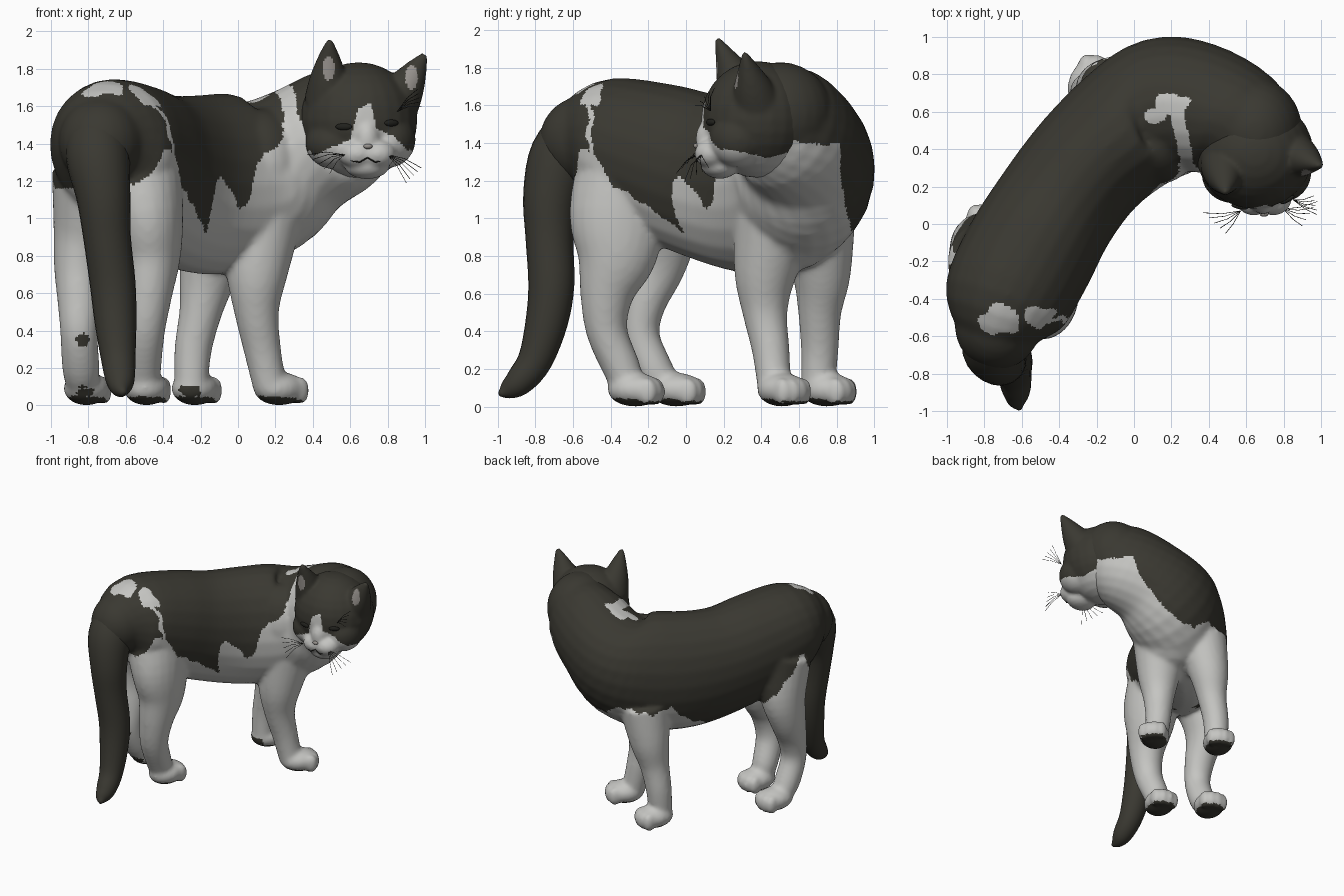
import bpy, bmesh, math
from mathutils import Vector, Matrix

if "Cube" in bpy.data.objects:
    bpy.data.objects.remove(bpy.data.objects["Cube"], do_unlink=True)


def material(name, rgb):
    m = bpy.data.materials.new(name)
    m.use_nodes = True
    m.diffuse_color = (*rgb, 1)
    bsdf = next(n for n in m.node_tree.nodes if n.type == 'BSDF_PRINCIPLED')
    bsdf.inputs["Base Color"].default_value = (*rgb, 1)
    bsdf.inputs["Roughness"].default_value = 0.9
    return m


DARK = material("charcoal fur", (0.042, 0.04, 0.031))
WHITE = material("white fur", (0.56, 0.56, 0.54))
SKIN = material("grey skin", (0.3, 0.28, 0.26))
BLACK = material("black", (0.015, 0.015, 0.012))
COATS = [DARK, WHITE, SKIN]


def interp(table, v):
    if v <= table[0][0]:
        return table[0][1]
    for (a, p), (b, q) in zip(table, table[1:]):
        if v <= b:
            return p + (q - p) * (v - a) / (b - a)
    return table[-1][1]


def smooth_rows(rows, sub=4):
    """Catmull-Rom through rows of x, y, z, half width, half height."""
    rows = [Vector(r if len(r) == 5 else (*r, r[3])) for r in rows]
    pts = [rows[0]] + rows + [rows[-1]]
    out = []
    for a, b, c, d in zip(pts, pts[1:], pts[2:], pts[3:]):
        for i in range(sub):
            t = i / sub
            out.append(0.5 * (2 * b + (c - a) * t + (2 * a - 5 * b + 4 * c - d) * t ** 2
                              + (3 * b - a - 3 * c + d) * t ** 3))
    return out + [rows[-1]]


def tube(bm, rows, ref, sides=24):
    rows = smooth_rows(rows)
    rings = []
    for i, r in enumerate(rows):
        ahead, behind = rows[min(i + 1, len(rows) - 1)], rows[max(i - 1, 0)]
        t = (Vector(ahead[:3]) - Vector(behind[:3])).normalized()
        side = t.cross(Vector(ref)).normalized()
        up = side.cross(t)
        rings.append([bm.verts.new(Vector(r[:3]) + side * r[3] * math.cos(a) + up * r[4] * math.sin(a))
                      for a in (2 * math.pi * k / sides for k in range(sides))])
    for p, q in zip(rings, rings[1:]):
        for k in range(sides):
            n = (k + 1) % sides
            bm.faces.new((p[k], p[n], q[n], q[k]))
    bm.faces.new(rings[0][::-1])
    bm.faces.new(rings[-1])


def ball(bm, centre, radii, turn=0):
    mat = Matrix.Translation(centre) @ Matrix.Rotation(turn, 4, 'Z') @ Matrix.Diagonal((*radii, 1))
    bmesh.ops.create_uvsphere(bm, u_segments=24, v_segments=14, radius=1, matrix=mat)


def make(name, bm, mats):
    bmesh.ops.recalc_face_normals(bm, faces=bm.faces)
    me = bpy.data.meshes.new(name)
    bm.to_mesh(me)
    bm.free()
    ob = bpy.data.objects.new(name, me)
    bpy.context.collection.objects.link(ob)
    for m in mats:
        me.materials.append(m)
    me.shade_smooth()
    return ob


def fuse(name, bm, voxel, rule):
    """Blend overlapping parts into one skin, then colour its faces by rule."""
    ob = make(name, bm, [])
    rm = ob.modifiers.new("skin", 'REMESH')
    rm.mode = 'VOXEL'
    rm.voxel_size = voxel
    sm = ob.modifiers.new("soften", 'SMOOTH')
    sm.factor, sm.iterations = 0.5, 9
    bpy.context.view_layer.update()
    me = bpy.data.meshes.new_from_object(ob.evaluated_get(bpy.context.evaluated_depsgraph_get()))
    ob.modifiers.clear()
    ob.data = me
    me.materials.clear()
    for m in COATS:
        me.materials.append(m)
    for p in me.polygons:
        p.material_index = rule(p.center, p.normal)
    me.shade_smooth()


# Coat pattern of the trunk and legs
MIDLINE = [(-1, -0.95), (-0.68, -0.45), (-0.22, 0.3), (0, 0.52), (0.2, 0.63), (0.4, 0.82)]
INNER = [(-1, 1.15), (-0.6, 1.18), (-0.47, 1.22), (-0.4, 1.36), (-0.34, 1.36), (-0.3, 1.17), (-0.24, 1.07),
         (-0.17, 0.92), (-0.11, 1.22), (-0.05, 1.18), (0, 1.06), (0.06, 1.08), (0.1, 1.3), (0.22, 1.4)]
OUTER = [(-1.25, 1.15), (-1.17, 1.32), (-0.98, 1.15), (-0.75, 0.95), (-0.5, 0.82), (-0.1, 0.79),
         (0.15, 0.88), (0.35, 1.02), (0.5, 0.98), (0.9, 1.02), (1.1, 0.93)]
BIB = [(0.72, 1.42), (0.8, 1.38), (0.84, 1.1), (0.88, 0.93)]
PATCHES = [(0.2, 0.64, 0.1, 0.06), (0.12, 0.58, 0.06, 0.04), (-0.71, -0.51, 0.11, 0.08), (-0.5, -0.5, 0.09, 0.06)]


def body_coat(c, n):
    x, y, z = c
    # Paw pads and heels
    if z < 0.05 and n.z < -0.65:
        return 0
    if 0.03 < z < 0.11 and n.y < -0.75 and (x < -0.77 or -0.35 < x < -0.2):
        return 0
    if math.hypot(x + 0.83, z - 0.35) < 0.035 and n.y < 0:
        return 0
    # Collar stripe, rump streak and patches
    if z > 1.4 and y < 0.65 and abs(x - 0.22 - 0.2 * (0.65 - y)) < 0.036:
        return 1
    if 1.38 < z < 1.52 and 0.24 < x < 0.37 and y < 0.55:
        return 1
    if x > -0.5 and z > 1.35 and abs(y + 0.51 + 0.01 * math.sin(40 * z)) < 0.012:
        return 1
    if z > 1.6 and any(math.hypot((x - a) / p, (y - b) / q) < 1 + 0.15 * math.sin(40 * x + 30 * y)
                       for a, b, p, q in PATCHES):
        return 1
    if y < interp(MIDLINE, x):
        edge = interp(INNER, x)
    elif x > 0.12:
        edge = interp(BIB, y)
    else:
        edge = interp(OUTER, x + y)
    return 0 if z > edge + 0.012 * math.sin(45 * x + 35 * y) else 1


# Trunk and neck
bm = bmesh.new()
tube(bm, [(-0.76, -0.63, 1.41, 0.18, 0.2), (-0.7, -0.44, 1.41, 0.33, 0.34), (-0.57, -0.18, 1.32, 0.355, 0.41),
          (-0.42, 0.08, 1.23, 0.34, 0.44), (-0.24, 0.32, 1.185, 0.34, 0.475), (-0.03, 0.51, 1.19, 0.36, 0.48),
          (0.16, 0.62, 1.24, 0.38, 0.43), (0.35, 0.62, 1.36, 0.35, 0.36), (0.56, 0.53, 1.48, 0.31, 0.34),
          (0.65, 0.4, 1.54, 0.25, 0.27)], (0, 0, 1))
ball(bm, (-0.73, -0.54, 1.41), (0.23, 0.24, 0.24))
ball(bm, (0.12, 0.44, 1.3), (0.23, 0.23, 0.29))
ball(bm, (0.08, 0.55, 1.02), (0.27, 0.3, 0.3), 0.6)
ball(bm, (0.65, 0.5, 1.55), (0.25, 0.28, 0.28))

# Legs: path, paw centre, paw heading
LEGS = [
    ([(0.12, 0.47, 0.98, 0.22), (0.1, 0.42, 0.7, 0.165), (0.1, 0.42, 0.5, 0.12), (0.13, 0.45, 0.3, 0.1),
      (0.17, 0.47, 0.1, 0.09)], (0.22, 0.51), 0.7),
    ([(-0.1, 0.7, 0.98, 0.2), (-0.16, 0.72, 0.7, 0.155), (-0.2, 0.71, 0.5, 0.115), (-0.24, 0.71, 0.3, 0.1),
      (-0.25, 0.7, 0.1, 0.09)], (-0.23, 0.75), 1.1),
    ([(-0.55, -0.33, 1.28, 0.25), (-0.49, -0.36, 1.02, 0.2, 0.26), (-0.47, -0.37, 0.8, 0.165, 0.215),
      (-0.48, -0.42, 0.6, 0.13, 0.145), (-0.5, -0.42, 0.4, 0.11), (-0.51, -0.34, 0.2, 0.1),
      (-0.5, -0.31, 0.1, 0.085)], (-0.49, -0.27), 1.3),
    ([(-0.77, -0.2, 1.22, 0.23), (-0.82, -0.14, 0.95, 0.17, 0.2), (-0.85, -0.16, 0.75, 0.135, 0.16),
      (-0.85, -0.22, 0.55, 0.115), (-0.85, -0.24, 0.38, 0.1), (-0.84, -0.17, 0.2, 0.1),
      (-0.83, -0.1, 0.1, 0.085)], (-0.81, -0.05), 1.25),
]
for path, (px, py), turn in LEGS:
    tube(bm, path, (0, 1, 0))
    ball(bm, (px, py, 0.09), (0.15, 0.12, 0.09), turn)
    for off in (-0.075, -0.026, 0.026, 0.075):
        reach = 0.115 - abs(off) * 0.4
        ball(bm, (px + reach * math.cos(turn) - off * math.sin(turn),
                  py + reach * math.sin(turn) + off * math.cos(turn), 0.08), (0.055, 0.038, 0.075), turn)
fuse("body_and_legs", bm, 0.016, body_coat)

# Tail
bm = bmesh.new()
tube(bm, [(-0.76, -0.55, 1.5, 0.15), (-0.75, -0.66, 1.33, 0.17), (-0.72, -0.72, 1.12, 0.145),
          (-0.7, -0.725, 0.9, 0.127), (-0.67, -0.715, 0.65, 0.122), (-0.655, -0.74, 0.45, 0.112),
          (-0.64, -0.8, 0.25, 0.092), (-0.63, -0.88, 0.14, 0.078), (-0.625, -0.945, 0.09, 0.052),
          (-0.61, -0.99, 0.065, 0.012)], (0, 1, 0))
make("tail", bm, [DARK])

# Head with muzzle, cheeks and ears: base, tip, half depth
FACE = [(0.33, 1.3), (0.5, 1.38), (0.6, 1.42), (0.64, 1.58), (0.71, 1.62), (0.74, 1.48), (0.83, 1.44), (0.95, 1.32)]
CHEEK = [(0.2, 1.37), (0.3, 1.35), (0.44, 1.32), (0.54, 1.35), (0.6, 1.42)]
EARS = [((0.48, 0.31, 1.64), (0.49, 0.165, 1.955), 0.14), ((0.85, 0.37, 1.62), (1.0, 0.31, 1.88), 0.13)]


def head_coat(c, n):
    x, y, z = c
    for base, tip, depth in EARS:
        mid = Vector(base).lerp(Vector(tip), 0.52)
        if z > 1.66 and n.y < -0.3 and math.hypot((x - mid.x) / 0.032, (z - mid.z) / 0.065) < 1:
            return 2
    return 0 if z > (interp(FACE, x) if y < 0.2 else interp(CHEEK, y)) else 1


bm = bmesh.new()
ball(bm, (0.645, 0.38, 1.525), (0.315, 0.3, 0.31))
ball(bm, (0.53, 0.27, 1.4), (0.17, 0.16, 0.14))
ball(bm, (0.8, 0.28, 1.42), (0.15, 0.16, 0.15))
ball(bm, (0.69, 0.18, 1.42), (0.085, 0.13, 0.14))
ball(bm, (0.69, 0.18, 1.28), (0.12, 0.1, 0.07))
for x in (0.64, 0.745):
    ball(bm, (x, 0.14, 1.345), (0.1, 0.095, 0.08))
for base, tip, depth in EARS:
    a, b = Vector(base), Vector(tip)
    tube(bm, [(*a.lerp(b, t), w, d * depth) for t, w, d in
              ((0, 0.125, 1), (0.35, 0.1, 0.75), (0.7, 0.06, 0.4), (1, 0.016, 0.1))], (0, 1, 0))
fuse("head", bm, 0.012, head_coat)

# Eyes and nose
for name, centre, radii, turn, mat in (
        ("right_eye", (0.565, 0.093, 1.49), (0.045, 0.014, 0.018), -0.2, BLACK),
        ("left_eye", (0.82, 0.13, 1.51), (0.042, 0.014, 0.018), 0.5, BLACK),
        ("nose", (0.695, 0.055, 1.385), (0.024, 0.016, 0.014), 0, SKIN)):
    bm = bmesh.new()
    ball(bm, centre, radii, turn)
    make(name, bm, [mat])


def strand(name, points, radius):
    cu = bpy.data.curves.new(name, 'CURVE')
    cu.dimensions = '3D'
    cu.bevel_depth = radius
    cu.bevel_resolution = 0
    sp = cu.splines.new('POLY')
    sp.points.add(len(points) - 1)
    for p, co in zip(sp.points, points):
        p.co = (*co, 1)
    cu.materials.append(BLACK)
    bpy.context.collection.objects.link(bpy.data.objects.new(name, cu))


# Mouth and whiskers
strand("mouth", [(0.6, 0.07, 1.31), (0.65, 0.055, 1.3), (0.692, 0.06, 1.325), (0.735, 0.055, 1.3),
                 (0.79, 0.075, 1.315)], 0.004)
for i in range(5):
    f = i / 4
    for side, root, tip in (("right", (0.57, 0.07, 1.34), (0.37 + 0.12 * f, 0.06 - 0.11 * f, 1.34 - 0.1 * f)),
                            ("left", (0.8, 0.08, 1.34), (0.98 - 0.08 * f, 0.12 - 0.13 * f, 1.27 - 0.08 * f)),
                            ("brow", (0.85, 0.13, 1.57), (0.98 - 0.02 * f, 0.05 + 0.1 * f, 1.6 + 0.09 * f))):
        mid = (Vector(root) + Vector(tip)) / 2 + Vector((0, -0.01, 0.015))
        strand(side + "_whisker", [root, mid, tip], 0.0016)
